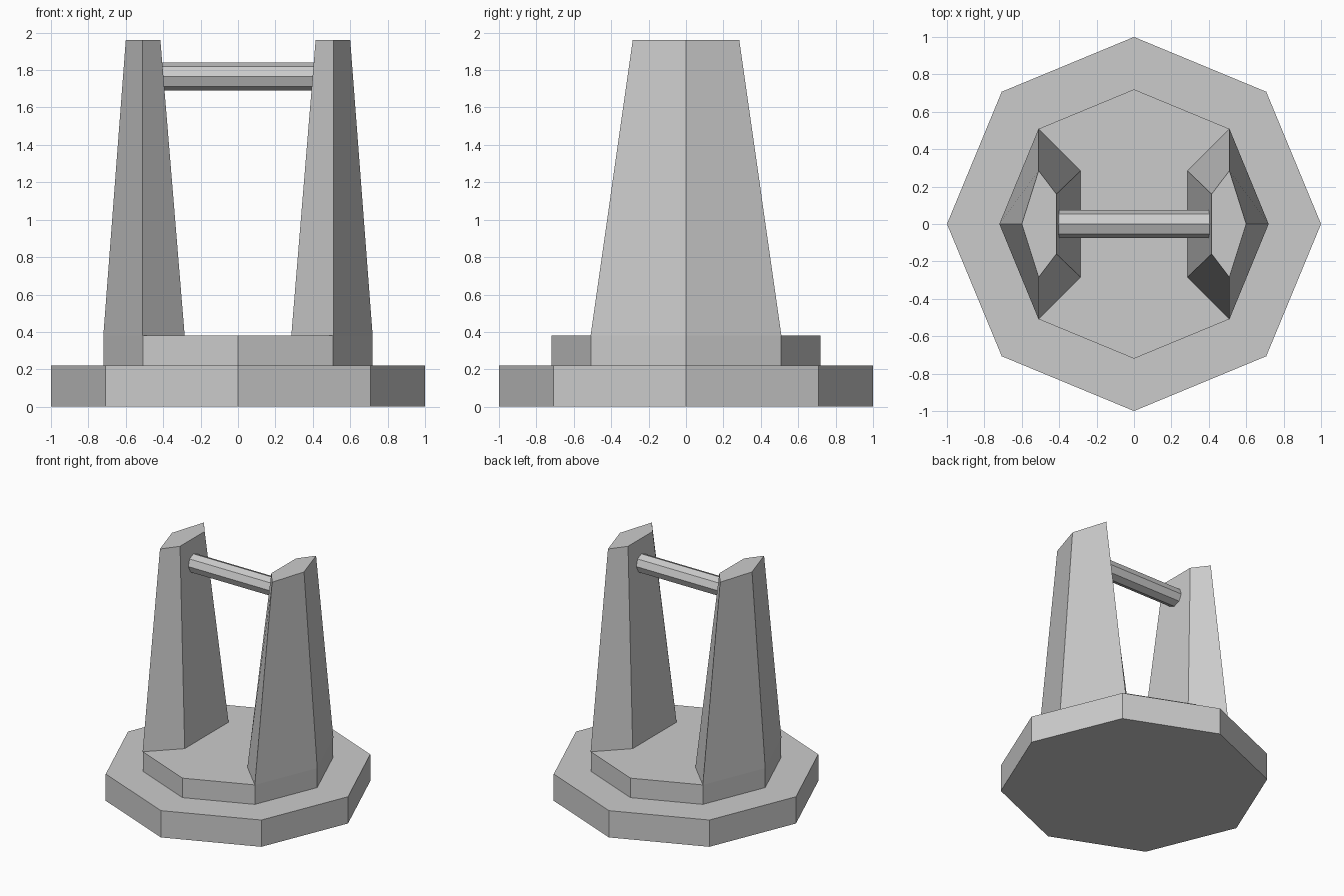
import bpy
from math import pi

if "Cube" in bpy.data.objects:
    bpy.data.objects.remove(bpy.data.objects["Cube"])


def prism(name, radius, depth, location, rotation=(0, 0, 0)):
    # Eight-sided flat-shaded prism with a corner on its local x axis
    bpy.ops.mesh.primitive_cylinder_add(vertices=8, radius=radius, depth=depth,
                                        location=location, rotation=rotation)
    obj = bpy.context.object
    obj.name = name
    return obj


def loft(name, bottom, top, z0, z1):
    # Closed solid between two matching outlines
    n = len(bottom)
    verts = [(x, y, z0) for x, y in bottom] + [(x, y, z1) for x, y in top]
    faces = [tuple(reversed(range(n))), tuple(range(n, 2 * n))]
    faces += [(i, (i + 1) % n, n + (i + 1) % n, n + i) for i in range(n)]
    mesh = bpy.data.meshes.new(name)
    mesh.from_pydata(verts, [], faces)
    obj = bpy.data.objects.new(name, mesh)
    bpy.context.collection.objects.link(obj)
    return obj


# Stepped octagonal base
prism("lower_base", 1.0, 0.22, (0, 0, 0.11))
prism("upper_base", 0.72, 0.16, (0, 0, 0.30))

# Pair of tapering uprights, following the edge of the upper base
foot = [(0.72, 0), (0.51, 0.51), (0.285, 0.285), (0.285, -0.285), (0.51, -0.51)]
head = [(0.60, 0), (0.51, 0.285), (0.415, 0.16), (0.415, -0.16), (0.51, -0.285)]
uprights = loft("uprights", foot, head, 0.38, 1.96)
uprights.modifiers.new("mirror_across_x", 'MIRROR').use_axis[0] = True

# Crossbar between the uprights
prism("crossbar", 0.075, 0.816, (0, 0, 1.765), (0, pi / 2, 0))
